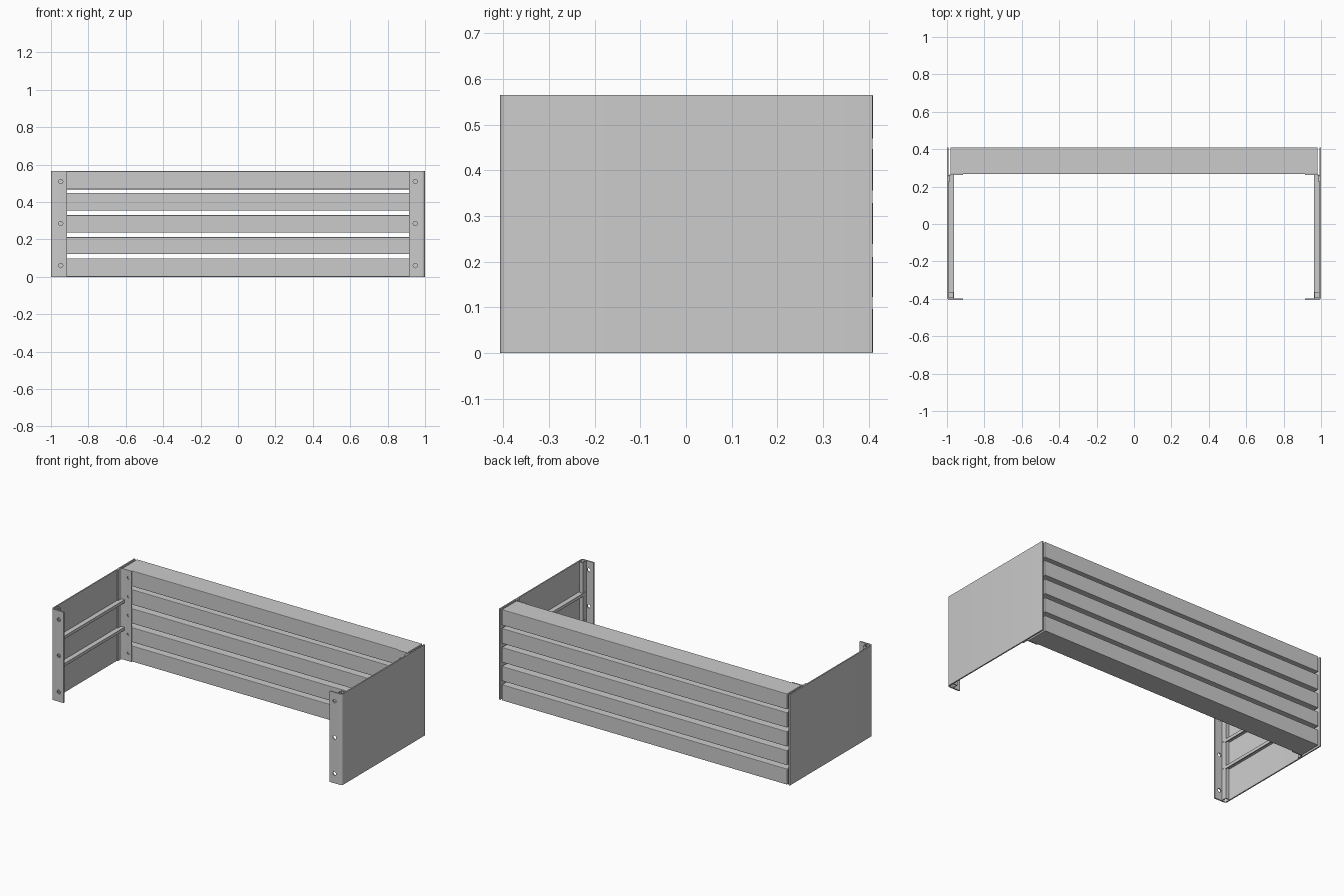
import bpy, bmesh, math
from mathutils import Matrix

if "Cube" in bpy.data.objects:
    bpy.data.objects.remove(bpy.data.objects["Cube"])

H = 0.565     # overall height
T = 0.008     # sheet thickness


def new_object(name, bm):
    bmesh.ops.recalc_face_normals(bm, faces=bm.faces)
    mesh = bpy.data.meshes.new(name)
    bm.to_mesh(mesh)
    bm.free()
    ob = bpy.data.objects.new(name, mesh)
    bpy.context.collection.objects.link(ob)
    return ob


def apply(ob, kind, **settings):
    mod = ob.modifiers.new(kind.title(), kind)
    for key, value in settings.items():
        setattr(mod, key, value)
    bpy.context.view_layer.objects.active = ob
    bpy.ops.object.modifier_apply(modifier=mod.name)


def box(name, lo, hi, bevel=0.0):
    bm = bmesh.new()
    bmesh.ops.create_cube(bm, size=1)
    for v in bm.verts:
        v.co = [(a + b) / 2 + c * (b - a) for a, b, c in zip(lo, hi, v.co)]
    ob = new_object(name, bm)
    if bevel:
        apply(ob, 'BEVEL', width=bevel, segments=2)
    return ob


def sheet(name, path, z0=0.0, z1=H, t=T):
    """Upright folded sheet following a plan-view centre line."""
    bm = bmesh.new()
    low = [bm.verts.new((x, y, z0)) for x, y in path]
    top = [bm.verts.new((x, y, z1)) for x, y in path]
    for i in range(len(path) - 1):
        bm.faces.new((low[i], low[i + 1], top[i + 1], top[i]))
    ob = new_object(name, bm)
    apply(ob, 'SOLIDIFY', thickness=t, offset=0, use_even_offset=True)
    return ob


def arc(cx, cy, r, a0, a1, n=5):
    angles = [math.radians(a0 + (a1 - a0) * i / n) for i in range(n + 1)]
    return [(cx + r * math.cos(a), cy + r * math.sin(a)) for a in angles]


def drill(ob, x, y, heights, r):
    """Cut round holes running along y."""
    bm = bmesh.new()
    for z in heights:
        bmesh.ops.create_cone(bm, cap_ends=True, segments=20, radius1=r, radius2=r, depth=0.03,
                              matrix=Matrix.Translation((x, y, z)) @ Matrix.Rotation(math.pi / 2, 4, 'X'))
    cutter = new_object("hole_cutter", bm)
    cutter.hide_render = True
    apply(ob, 'BOOLEAN', object=cutter, operation='DIFFERENCE', solver='EXACT')
    bpy.data.objects.remove(cutter)


def finish_pair(ob):
    """Mirror a left-hand part to the right and keep edges crisp."""
    apply(ob, 'MIRROR')
    bpy.ops.object.select_all(action='DESELECT')
    ob.select_set(True)
    bpy.context.view_layer.objects.active = ob
    bpy.ops.object.shade_smooth_by_angle(angle=math.radians(30))


# Side panels with folded front flange and mounting holes
X, Y = -1 + T / 2, -0.407 + T / 2
panel = sheet("side_panels", [(X, 0.408)] + arc(X + 0.012, Y + 0.012, 0.012, 180, 270) + [(-0.915, Y)])
drill(panel, -0.948, Y, (0.06, 0.285, 0.51), 0.0115)
finish_pair(panel)

# Small return angle inside each front fold
finish_pair(sheet("front_stiffeners", [(-0.988, -0.365), (-0.966, -0.365), (-0.966, -0.397)], t=0.005))

# Corner brackets joining the sides to the back, one hole per slat
bracket = sheet("corner_brackets", [(-0.988, 0.228)] + arc(-0.978, 0.254, 0.010, 180, 90) + [(-0.915, 0.264)], t=0.006)
slats = [(0.0, 0.098), (0.121, 0.212), (0.237, 0.33), (0.354, 0.448), (0.468, H)]
drill(bracket, -0.937, 0.264, [(a + b) / 2 for a, b in slats], 0.008)
finish_pair(bracket)

# Horizontal ribs on the inside of the side panels
for i, z in enumerate((0.2, 0.37)):
    finish_pair(box(f"side_rib_{i + 1}", (-0.995, -0.395, z - 0.005), (-0.962, 0.262, z + 0.005)))
    finish_pair(box(f"side_rib_lip_{i + 1}", (-0.968, -0.37, z - 0.014), (-0.962, 0.262, z + 0.005)))

# Deep back slats with see-through gaps
for i, (z0, z1) in enumerate(slats):
    box(f"back_slat_{i + 1}", (-0.981, 0.267, z0), (0.981, 0.409, z1), 0.003)
